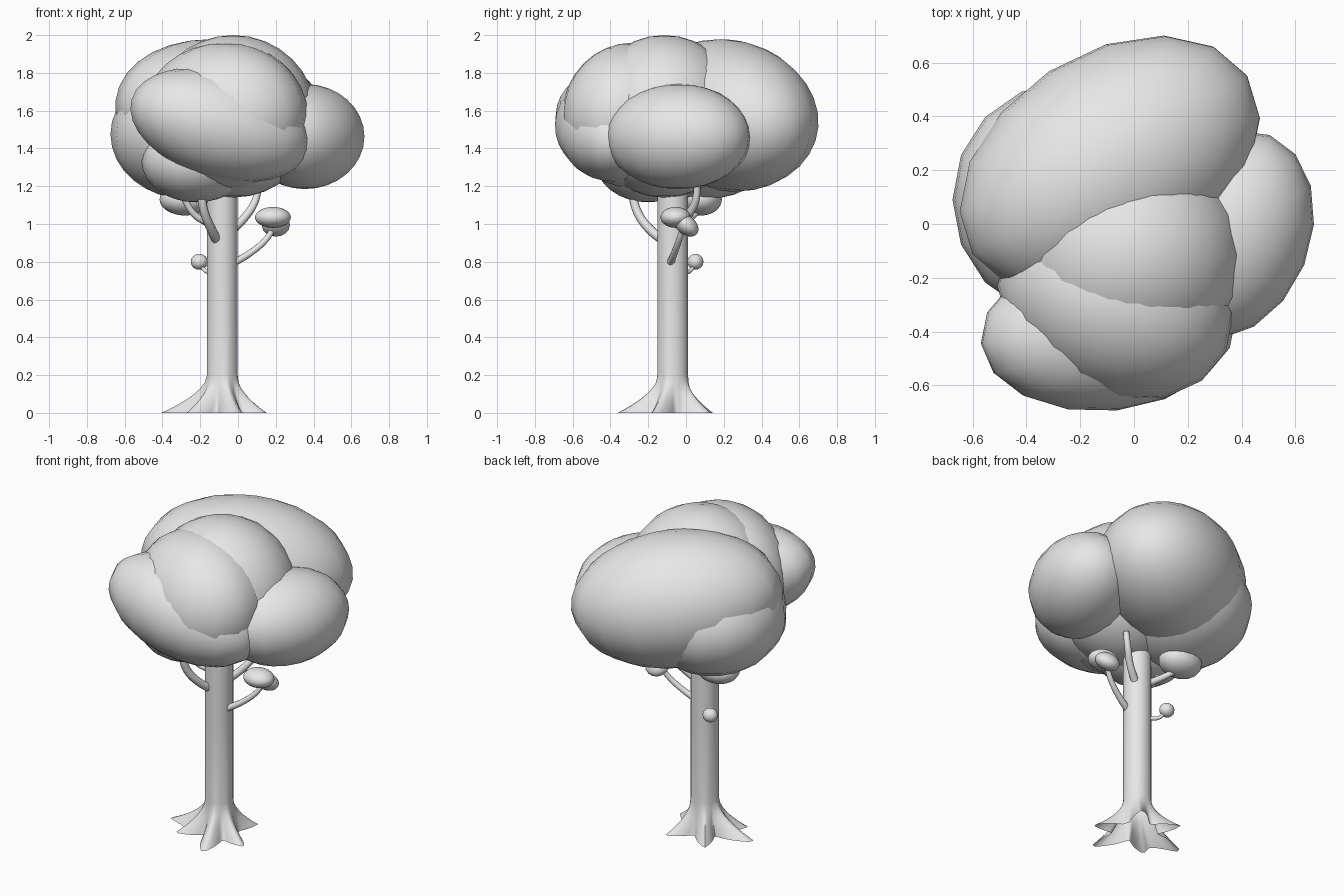
import bpy, bmesh, math
from mathutils import Vector

if "Cube" in bpy.data.objects:
    bpy.data.objects.remove(bpy.data.objects["Cube"])

grey = bpy.data.materials.new("light grey")
grey.use_nodes = True
grey.diffuse_color = (0.8, 0.8, 0.8, 1)
grey.node_tree.nodes["Principled BSDF"].inputs["Base Color"].default_value = (0.8, 0.8, 0.8, 1)


def finish(obj, name):
    obj.name = name
    obj.data.materials.append(grey)
    bpy.ops.object.select_all(action="DESELECT")
    obj.select_set(True)
    bpy.context.view_layer.objects.active = obj
    bpy.ops.object.shade_smooth_by_angle(angle=math.radians(60))


def clump(name, centre, radii, turn=(0, 0, 0)):
    bpy.ops.mesh.primitive_uv_sphere_add(
        segments=16, ring_count=16, radius=1, location=centre,
        rotation=[math.radians(a) for a in turn])
    obj = bpy.context.object
    obj.scale = radii
    finish(obj, name)


def branch(name, points, thick, tip):
    # tapered tube swept along a smooth path
    curve = bpy.data.curves.new(name, "CURVE")
    curve.dimensions = "3D"
    curve.bevel_depth = 1
    curve.bevel_resolution = 3
    curve.resolution_u = 6
    curve.use_fill_caps = True
    spline = curve.splines.new("BEZIER")
    spline.bezier_points.add(len(points) - 1)
    for i, (bp, co) in enumerate(zip(spline.bezier_points, points)):
        bp.co = co
        bp.handle_left_type = bp.handle_right_type = "AUTO"
        bp.radius = thick + (tip - thick) * i / (len(points) - 1)
    obj = bpy.data.objects.new(name, curve)
    bpy.context.collection.objects.link(obj)
    bpy.ops.object.select_all(action="DESELECT")
    obj.select_set(True)
    bpy.context.view_layer.objects.active = obj
    bpy.ops.object.convert(target="MESH")
    finish(bpy.context.object, name)


# Trunk, open underneath, with pointed roots flaring out: (angle, reach)
TRUNK = Vector((-0.083, -0.07, 0))
ROOTS = [(183, 0.345), (222, 0.26), (287, 0.32), (337, 0.27), (57, 0.25), (125, 0.26)]
SEGMENTS = 72


def trunk_radius(angle, z):
    low = max(0.0, 1 - z / 0.2)
    r = 0.081 + 0.034 * low ** 1.5
    for a, reach in ROOTS:
        off = abs((angle - a + 180) % 360 - 180)
        ridge = max(0.0, 1 - off / 30) ** 1.3
        r += (reach - 0.115) * ridge * low ** 1.9
    return r


bm = bmesh.new()
loops = []
for z in (0, 0.015, 0.03, 0.05, 0.075, 0.1, 0.13, 0.16, 0.2, 0.7, 1.25):
    ring = []
    for i in range(SEGMENTS):
        a = 360 * i / SEGMENTS
        r, t = trunk_radius(a, z), math.radians(a)
        ring.append(bm.verts.new(TRUNK + Vector((r * math.cos(t), r * math.sin(t), z))))
    loops.append(ring)
for low, high in zip(loops, loops[1:]):
    for i in range(SEGMENTS):
        j = (i + 1) % SEGMENTS
        bm.faces.new((low[i], low[j], high[j], high[i]))
bm.faces.new(loops[-1])
mesh = bpy.data.meshes.new("trunk")
bm.to_mesh(mesh)
bm.free()
trunk = bpy.data.objects.new("trunk", mesh)
bpy.context.collection.objects.link(trunk)
finish(trunk, "trunk")

# Main crown
clump("crown_back", (-0.09, 0.22, 1.575), (0.615, 0.415, 0.398), (0, 8, 33))
clump("crown_right", (0.355, -0.04, 1.463), (0.3, 0.4, 0.278), (0, 0, -22))
clump("crown_top", (-0.025, -0.115, 1.57), (0.44, 0.42, 0.43))
clump("crown_middle", (-0.07, -0.28, 1.575), (0.455, 0.36, 0.385), (0, 0, -25))
clump("crown_front", (-0.095, -0.395, 1.525), (0.49, 0.3, 0.282), (0, 16, 6))
clump("crown_left", (-0.26, 0.09, 1.475), (0.415, 0.435, 0.345))
clump("crown_underside", (-0.22, -0.2, 1.33), (0.29, 0.28, 0.215))

# Branches
branch("branch_front", [(-0.105, -0.1, 0.9), (-0.14, -0.19, 0.97), (-0.18, -0.26, 1.07), (-0.2, -0.29, 1.2)], 0.026, 0.022)
branch("branch_back_right", [(-0.05, -0.04, 0.95), (0.04, 0.01, 1.04), (0.09, 0.05, 1.12), (0.11, 0.06, 1.2)], 0.024, 0.018)
branch("branch_back_left", [(-0.12, -0.04, 0.98), (-0.2, 0.02, 1.03), (-0.28, 0.09, 1.09)], 0.022, 0.016)
branch("branch_left", [(-0.13, -0.07, 1.0), (-0.22, -0.1, 1.04), (-0.3, -0.13, 1.16)], 0.02, 0.016)
branch("branch_right", [(-0.03, -0.085, 0.79), (0.07, -0.06, 0.85), (0.15, -0.035, 0.92), (0.2, -0.01, 1.0)], 0.02, 0.014)
branch("twig_left", [(-0.12, -0.02, 0.745), (-0.17, 0.02, 0.75), (-0.2, 0.045, 0.79)], 0.012, 0.01)

# Small leaf clumps at the branch ends
clump("leaf_right_upper", (0.185, -0.055, 1.035), (0.095, 0.08, 0.055))
clump("leaf_right_lower", (0.2, 0.0, 0.995), (0.075, 0.075, 0.05), (-40, 0, 0))
clump("leaf_left_twig", (-0.205, 0.05, 0.8), (0.045, 0.042, 0.042))
clump("leaf_back_left", (-0.28, 0.08, 1.13), (0.135, 0.11, 0.085))
